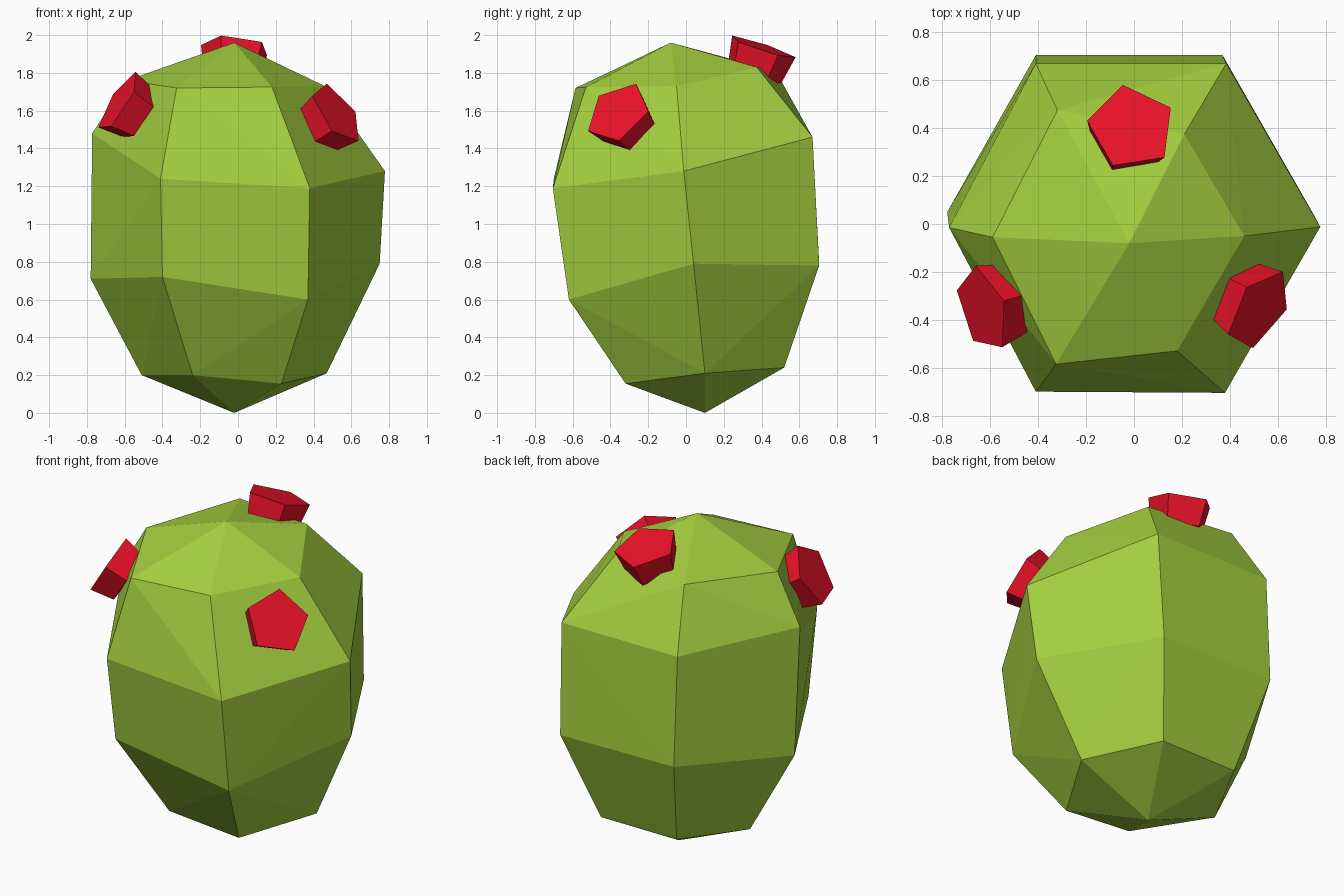
import bpy, bmesh, math
from mathutils import Vector

if "Cube" in bpy.data.objects:
    bpy.data.objects.remove(bpy.data.objects["Cube"])


def material(name, rgb):
    m = bpy.data.materials.new(name)
    m.diffuse_color = (*rgb, 1)
    m.use_nodes = True
    m.node_tree.nodes["Principled BSDF"].inputs["Base Color"].default_value = m.diffuse_color
    return m


def add_object(name, bm, mat):
    bmesh.ops.recalc_face_normals(bm, faces=bm.faces)
    me = bpy.data.meshes.new(name)
    bm.to_mesh(me)
    bm.free()
    me.materials.append(mat)
    ob = bpy.data.objects.new(name, me)
    bpy.context.collection.objects.link(ob)
    return ob


green = material("green", (0.37, 0.63, 0.05))
red = material("red", (0.85, 0.006, 0.022))

# Body: irregular six-sided rings between two poles, skinned as a faceted hull
# ring order: front left, front right, right, back right, back left, left
rings = [
    [(-.24, -.33, .20), (.23, -.32, .155), (.47, .10, .21),
     (.22, .52, .24), (-.30, .52, .24), (-.51, .10, .20)],
    [(-.40, -.63, .72), (.37, -.62, .60), (.75, .04, .79),
     (.37, .705, .78), (-.41, .705, .79), (-.78, .05, .71)],
    [(-.41, -.70, 1.24), (.38, -.705, 1.19), (.778, -.012, 1.28),
     (.385, .67, 1.46), (-.41, .67, 1.46), (-.772, -.015, 1.48)],
    [(-.325, -.585, 1.72), (.18, -.53, 1.725), (.46, -.05, 1.73),
     (.21, .375, 1.83), (-.32, .475, 1.81), (-.59, -.055, 1.76)],
]
bm = bmesh.new()
for p in [(-.02, .10, 0), (-.02, -.08, 1.96)] + sum(rings, []):
    bm.verts.new(p)
bmesh.ops.convex_hull(bm, input=bm.verts)
add_object("cactus_body", bm, green)


# Flowers: flared pentagonal prisms pointing away from the body
def flower(name, centre, normal, corner, radius=.188, inner=.158, depth=.14):
    c, n = Vector(centre), Vector(normal).normalized()
    u = Vector(corner)
    u = (u - n * u.dot(n)).normalized()
    v = n.cross(u)
    bm = bmesh.new()
    loops = []
    for r, d in ((radius, 0), (inner, -depth)):
        loops.append([bm.verts.new(c + n * d + r * (u * math.cos(a) + v * math.sin(a)))
                      for a in (i * math.tau / 5 for i in range(5))])
    out, base = loops
    bm.faces.new(out)
    bm.faces.new(base[::-1])
    for i in range(5):
        j = (i + 1) % 5
        bm.faces.new((out[i], base[i], base[j], out[j]))
    add_object(name, bm, red)


flower("right_flower", (.524, -.36, 1.59), (.71, -.45, .53), (-.054, .095, .15))
flower("left_flower", (-.633, -.355, 1.645), (-.82, -.25, .51), (.093, .035, .16))
flower("back_flower", (-.01, .404, 1.937), (.10, .31, .945), (-.036, .18, -.05), depth=.155)
